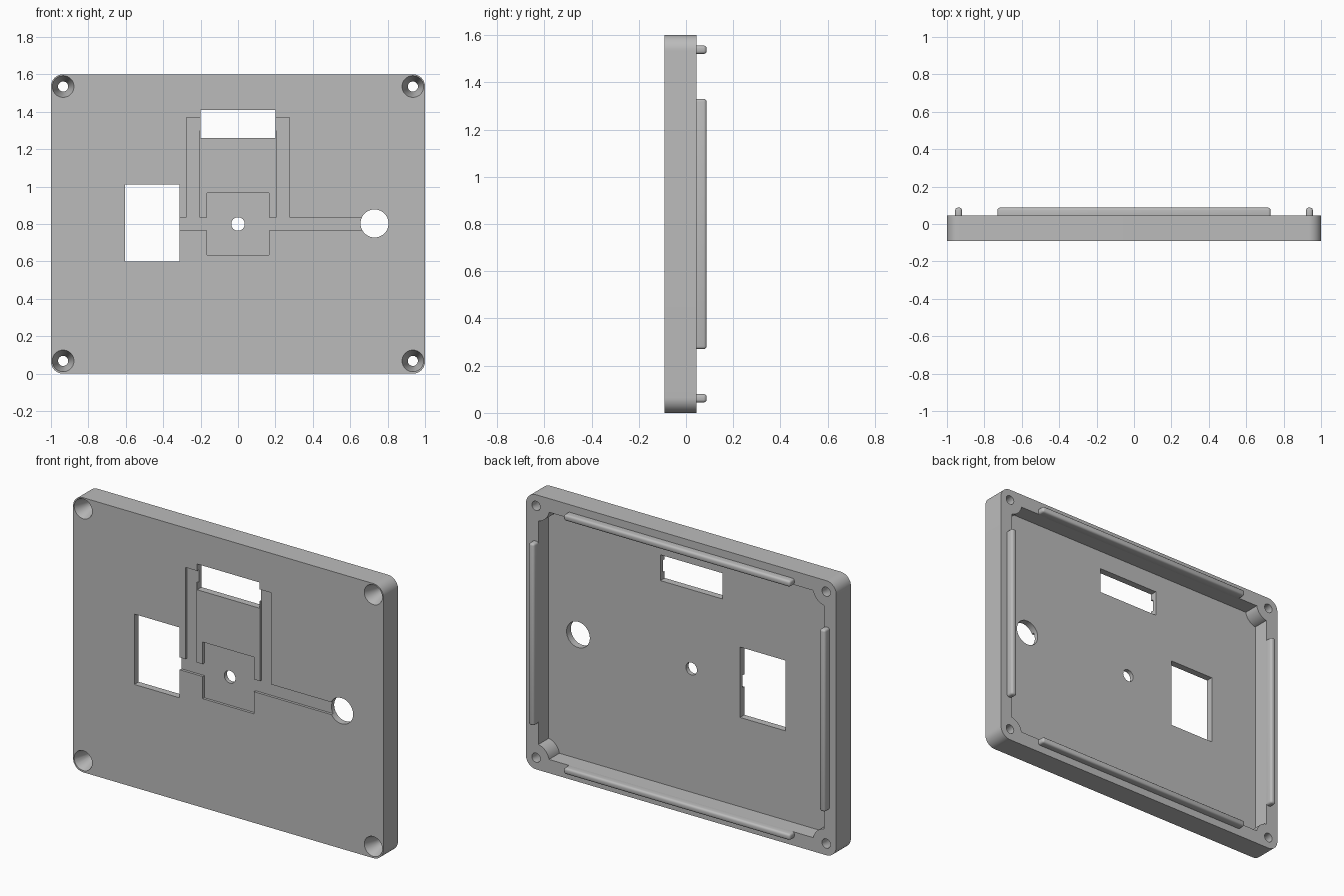
import bpy, bmesh, math

if "Cube" in bpy.data.objects:
    bpy.data.objects.remove(bpy.data.objects["Cube"])

FRONT, RIM, TOP = -0.09, 0.045, 0.087   # depth positions along y
FLOOR = FRONT + 0.04
H, MID = 1.6, 0.8

grey = bpy.data.materials.new("light grey plastic")
grey.diffuse_color = (0.5, 0.5, 0.5, 1)
grey.use_nodes = True
grey.node_tree.nodes["Principled BSDF"].inputs["Base Color"].default_value = grey.diffuse_color


def make(name, bm):
    bmesh.ops.recalc_face_normals(bm, faces=bm.faces)
    me = bpy.data.meshes.new(name)
    bm.to_mesh(me)
    bm.free()
    ob = bpy.data.objects.new(name, me)
    bpy.context.collection.objects.link(ob)
    me.materials.append(grey)
    return ob


def prism(name, pts, y0, y1):
    """Extrude an x/z outline along y."""
    bm = bmesh.new()
    face = bm.faces.new([bm.verts.new((x, y0, z)) for x, z in pts])
    ext = bmesh.ops.extrude_face_region(bm, geom=[face])["geom"]
    for v in ext:
        if isinstance(v, bmesh.types.BMVert):
            v.co.y = y1
    return make(name, bm)


def rect(x0, x1, z0, z1):
    return [(x0, z0), (x1, z0), (x1, z1), (x0, z1)]


def arc(cx, cz, r, a0, a1, n):
    return [(cx + r * math.cos(math.radians(a0 + (a1 - a0) * i / n)),
             cz + r * math.sin(math.radians(a0 + (a1 - a0) * i / n))) for i in range(n + 1)]


def circle(cx, cz, r, n=48):
    return arc(cx, cz, r, 0, 360, n)[:-1]


def cone(name, cx, cz, r0, r1, y0, y1, n=40):
    bm = bmesh.new()
    rings = [[bm.verts.new((x, y, z)) for x, z in circle(cx, cz, r, n)]
             for r, y in ((r0, y0), (r1, y1))]
    bm.faces.new(rings[0])
    bm.faces.new(rings[1])
    for i in range(n):
        j = (i + 1) % n
        bm.faces.new((rings[0][i], rings[0][j], rings[1][j], rings[1][i]))
    return make(name, bm)


def apply_mods(ob):
    bpy.context.view_layer.objects.active = ob
    for m in list(ob.modifiers):
        bpy.ops.object.modifier_apply(modifier=m.name)


def cut(ob, cutter):
    m = ob.modifiers.new("cut", 'BOOLEAN')
    m.operation, m.solver, m.object = 'DIFFERENCE', 'EXACT', cutter
    apply_mods(ob)
    bpy.data.objects.remove(cutter)


def smooth(ob):
    bpy.ops.object.select_all(action='DESELECT')
    ob.select_set(True)
    bpy.context.view_layer.objects.active = ob
    bpy.ops.object.shade_smooth_by_angle(angle=math.radians(30))


# Cover plate with rounded corners
R = 0.065
outline = []
for cx, cz, a in ((1 - R, H - R, 0), (-1 + R, H - R, 90), (-1 + R, R, 180), (1 - R, R, 270)):
    outline += arc(cx, cz, R, a, a + 90, 12)
plate = prism("cover_plate", outline, FRONT, RIM)

# Rear cavity, leaving a round screw boss in each corner
W, BOSS = 0.08, 0.085
off = math.degrees(math.asin((W - R) / BOSS))
cavity = []
for cx, cz, a in ((1 - R, H - R, 180), (-1 + R, H - R, 270), (-1 + R, R, 0), (1 - R, R, 90)):
    cavity += arc(cx, cz, BOSS, a + 90 - off, a + off, 14)
cut(plate, prism("cavity_cutter", cavity, FLOOR, RIM + 0.1))

# Windows and round openings
for pts in (rect(-0.2, 0.2, 1.26, 1.41), rect(-0.605, -0.313, 0.6, 1.01),
            circle(0, MID, 0.036), circle(0.73, MID + 0.003, 0.075)):
    cut(plate, prism("opening_cutter", pts, FRONT - 0.1, RIM + 0.1))


# Shallow wiring channels on the front around the centre hole
def channel_half(s, end):
    return [(s * x, MID + z) for x, z in (
        (0.165, -0.165), (0.165, -0.036), (end, -0.036), (end, 0.036), (0.275, 0.036),
        (0.275, 0.57), (0.15, 0.57), (0.15, 0.5), (0.205, 0.5), (0.205, 0.036),
        (0.165, 0.036), (0.165, 0.165))]


channels = channel_half(1, 0.73) + channel_half(-1, 0.45)[::-1]
cut(plate, prism("channel_cutter", channels, FRONT - 0.05, FRONT + 0.015))

# Countersunk screw holes
for sx in (-1, 1):
    for z in (R + 0.003, H - R):
        x = sx * (1 - R)
        cut(plate, cone("sink_cutter", x, z, 0.0626, 0.027, FRONT - 0.015, FRONT + 0.1))
        cut(plate, prism("screw_cutter", circle(x, z, 0.027, 40), FRONT + 0.05, RIM + 0.1))
smooth(plate)

# Locating lips standing on the rim
A, B = 0.044, 0.08
lips = {"top_lip": rect(-0.73, 0.73, H - B, H - A), "bottom_lip": rect(-0.73, 0.73, A, B),
        "left_lip": rect(-1 + A, -1 + B, 0.27, 1.33), "right_lip": rect(1 - B, 1 - A, 0.27, 1.33)}
for name, pts in lips.items():
    lip = prism(name, pts, RIM - 0.02, TOP)
    bev = lip.modifiers.new("round", 'BEVEL')
    bev.width, bev.segments = 0.012, 3
    apply_mods(lip)
    smooth(lip)
